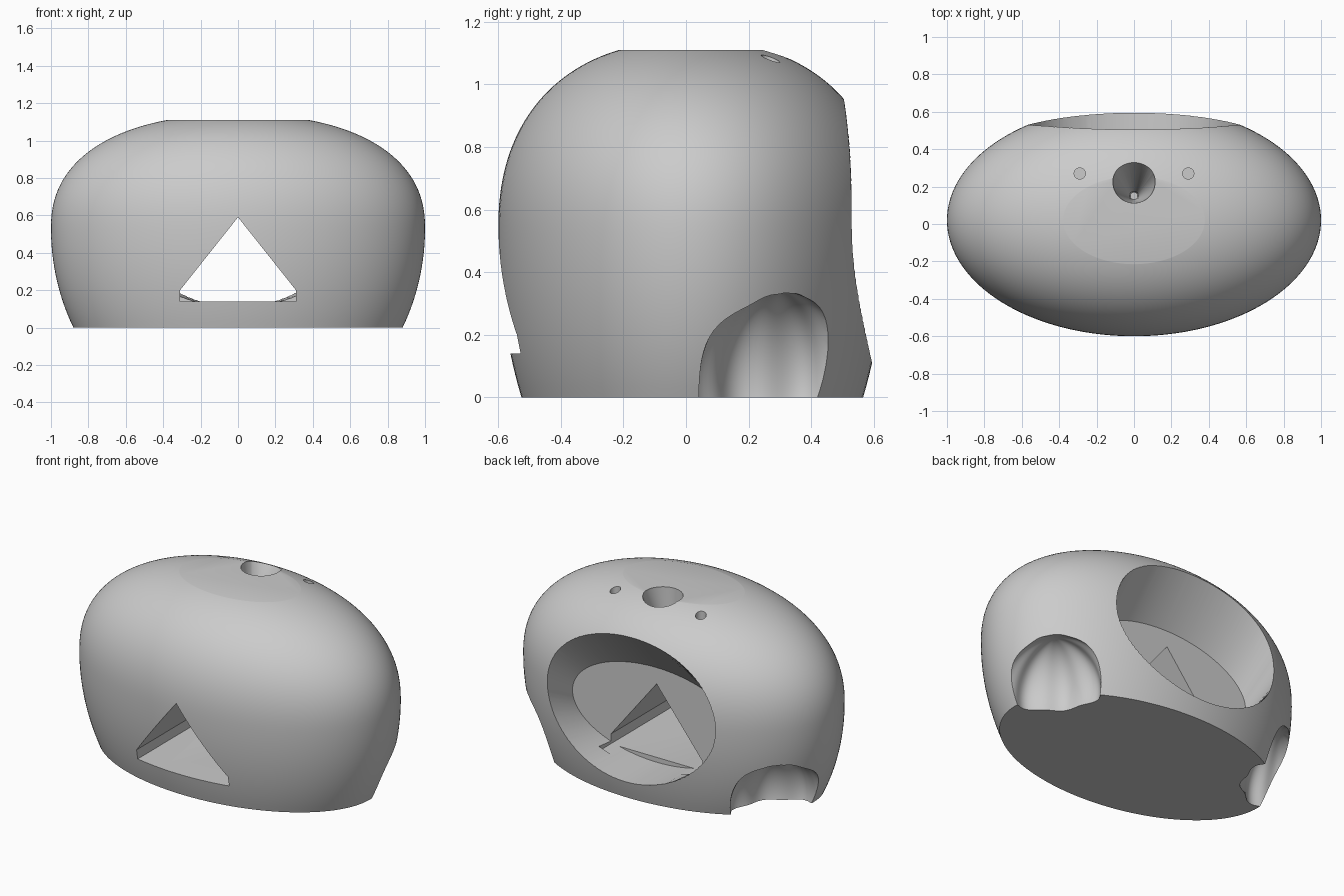
import bpy
import bmesh
from math import sin, cos, pi, atan2, radians
from mathutils import Vector

if "Cube" in bpy.data.objects:
    bpy.data.objects.remove(bpy.data.objects["Cube"])

grey = bpy.data.materials.new("matte grey")
grey.use_nodes = True
tone = (0.6, 0.6, 0.6, 1)
grey.diffuse_color = tone
grey.node_tree.nodes["Principled BSDF"].inputs["Base Color"].default_value = tone


def loft(name, rings):
    """Closed solid through equal-length rings of points, with capped ends."""
    bm = bmesh.new()
    rows = [[bm.verts.new(p) for p in ring] for ring in rings]
    n = len(rows[0])
    for low, high in zip(rows, rows[1:]):
        for i in range(n):
            j = (i + 1) % n
            bm.faces.new((low[i], low[j], high[j], high[i]))
    bm.faces.new(rows[0])
    bm.faces.new(rows[-1])
    bmesh.ops.recalc_face_normals(bm, faces=bm.faces)
    mesh = bpy.data.meshes.new(name)
    bm.to_mesh(mesh)
    bm.free()
    mesh.materials.append(grey)
    obj = bpy.data.objects.new(name, mesh)
    bpy.context.collection.objects.link(obj)
    return obj


def angles(n):
    return [2 * pi * i / n for i in range(n)]


def flat_ring(x, y, z, rx, ry, n):
    return [(x + rx * cos(a), y + ry * sin(a), z) for a in angles(n)]


# Body: oval shell, fuller above its widest line, cut flat at both ends
TOP, WAIST = 1.11, 0.53


def girth(z):
    if z < WAIST:
        return (1 - ((WAIST - z) / 1.116) ** 2) ** 0.5
    return (1 - ((z - WAIST) / 0.609) ** 2.3) ** (1 / 2.3)


levels = [TOP * sin(pi / 2 * i / 48) for i in range(49)]
body = loft("body", [flat_ring(0, 0.02, z, girth(z), 0.62 * girth(z), 144) for z in levels])


# Rear cavity: oval recess with a level floor and a sloping ceiling
def cavity_ring(y):
    half = 0.29 + 0.6 * (y - 0.285)
    return [(0.57 * cos(a), y, 0.11 + half * (1 + sin(a))) for a in angles(96)]


cutters = [loft("rear_cavity", [cavity_ring(0.285), cavity_ring(0.8)])]

# Front window: gable-shaped tunnel into the cavity
gable = [(-0.31, 0.14), (0.31, 0.14), (0.31, 0.2), (0, 0.59), (-0.31, 0.2)]
cutters.append(loft("front_window", [[(x, y, z) for x, z in gable] for y in (-0.9, 0.4)]))

# Side hollows: fluted domes open at the base
along = Vector((-0.59, 0.81, 0))
outward = Vector((0.81, 0.59, 0))


def hollow_ring(side, lat):
    ring = []
    for a in angles(96):
        r = cos(lat) * (1 + 0.045 * cos(8 * a))
        p = Vector((0.82, 0.29, 0.05 + 0.29 * sin(lat)))
        p += along * (0.28 * r * cos(a)) + outward * (0.22 * r * sin(a))
        ring.append((side * p.x, p.y, p.z))
    return ring


for side in (-1, 1):
    lats = [radians(-87 + 174 * i / 36) for i in range(37)]
    cutters.append(loft("side_hollow", [hollow_ring(side, t) for t in lats]))

# Top holes: a leaning funnel between two small round holes
cutters.append(loft("top_funnel", [flat_ring(0, 0.15, 0.72, 0.02, 0.02, 48),
                                   flat_ring(0, 0.15, 0.8, 0.025, 0.025, 48),
                                   flat_ring(0, 0.225, 1.1, 0.113, 0.113, 48),
                                   flat_ring(0, 0.225, 1.2, 0.113, 0.113, 48)]))
for side in (-1, 1):
    cutters.append(loft("top_hole", [flat_ring(side * 0.29, 0.27, z, 0.03, 0.03, 32)
                                     for z in (0.98, 1.2)]))

# Carve every opening out of the body
bpy.context.view_layer.objects.active = body
body.select_set(True)
for cutter in cutters:
    mod = body.modifiers.new(cutter.name, "BOOLEAN")
    mod.operation = "DIFFERENCE"
    mod.solver = "EXACT"
    mod.object = cutter
    bpy.ops.object.modifier_apply(modifier=mod.name)
    bpy.data.objects.remove(cutter)

bpy.ops.object.shade_smooth_by_angle(angle=radians(30))
